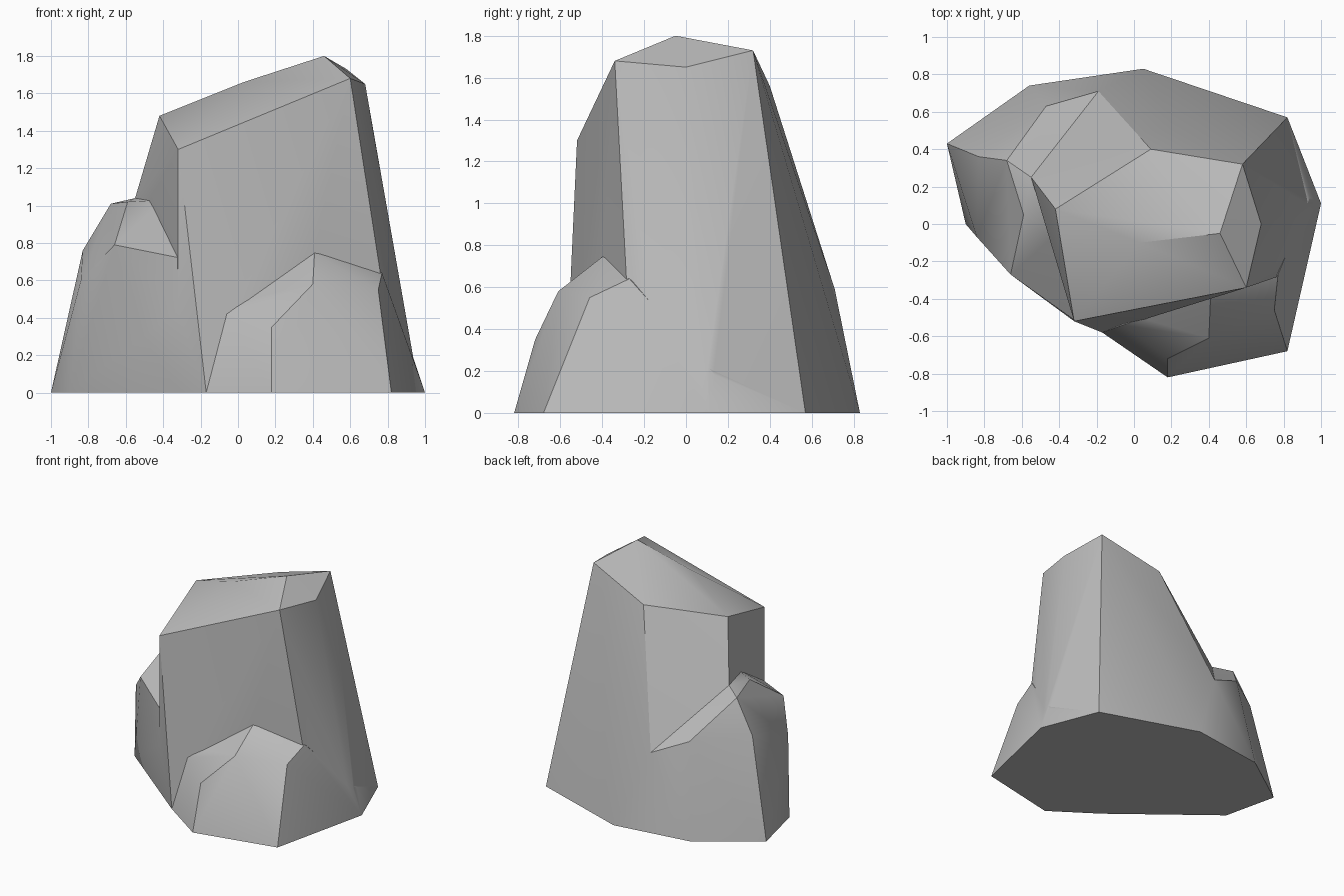
import bpy
import bmesh
import math

default_cube = bpy.data.objects.get("Cube")
if default_cube:
    bpy.data.objects.remove(default_cube, do_unlink=True)

# One plain stone colour for the whole rock
stone = bpy.data.materials.new("grey_stone")
stone_colour = (0.5, 0.5, 0.5, 1)
stone.diffuse_color = stone_colour
stone.use_nodes = True
shader = next(n for n in stone.node_tree.nodes if n.type == "BSDF_PRINCIPLED")
shader.inputs["Base Color"].default_value = stone_colour
shader.inputs["Roughness"].default_value = 0.9


def chiselled_block(name, corners):
    """Make a faceted stone block as the convex hull of its corners."""
    bm = bmesh.new()
    for corner in corners:
        bm.verts.new(corner)
    hull = bmesh.ops.convex_hull(bm, input=bm.verts)
    leftover = {g for g in hull["geom_interior"] + hull["geom_unused"]
                if isinstance(g, bmesh.types.BMVert)}
    bmesh.ops.delete(bm, geom=list(leftover), context="VERTS")
    bmesh.ops.recalc_face_normals(bm, faces=bm.faces)
    mesh = bpy.data.meshes.new(name)
    bm.to_mesh(mesh)
    bm.free()
    mesh.materials.append(stone)
    block = bpy.data.objects.new(name, mesh)
    bpy.context.collection.objects.link(block)
    return block


def merge_block(target, block):
    """Fuse a block into the target with a boolean union, then remove it."""
    bpy.context.view_layer.objects.active = target
    union = target.modifiers.new("union", "BOOLEAN")
    union.operation = "UNION"
    union.solver = "EXACT"
    union.object = block
    bpy.ops.object.modifier_apply(modifier=union.name)
    bpy.data.objects.remove(block, do_unlink=True)


# Tall tower with a slanted cap
cap = [(-.42, .08, 1.48), (.03, -.1, 1.66), (.46, -.05, 1.8),
       (.58, .32, 1.73), (.09, .4, 1.56)]
shoulder = [(-.32, -.52, 1.3), (.6, -.34, 1.68), (.68, 0, 1.65)]
tower_wall = [(-.32, -.52, .44), (-.55, .25, 1.04), (-.19, .71, .59)]
tower_foot = [(-.17, -.58, 0), (.86, -.25, 0), (.97, .11, 0),
              (.82, .57, 0), (.05, .83, 0), (-.4, .3, 0)]
rock = chiselled_block("rock", cap + shoulder + tower_wall + tower_foot)

# Stepped ledge on the right side, wrapping round the back
ledge_top = [(-.59, .05, 1.02), (-.68, .34, 1.01), (-.55, .25, 1.04),
             (-.4, -.04, 1.03), (-.47, .63, .72), (-.19, .71, .59)]
ledge_wall = [(-.83, .36, .76), (-.84, -.07, .6), (-.66, -.27, .79),
              (-.31, -.52, .72), (-.32, -.52, .44)]
ledge_foot = [(-1, .43, 0), (-.9, 0, 0), (-.17, -.58, 0), (.2, .1, 0),
              (.05, .83, 0), (-.56, .74, 0)]
ledge = chiselled_block("side_ledge", ledge_top + ledge_wall + ledge_foot)

# Low boulder at the front, flaring into the left foot
boulder_top = [(-.06, -.54, .42), (.18, -.72, .35), (.4, -.61, .58),
               (.41, -.38, .76), (.77, -.27, .64), (.75, -.46, .55)]
boulder_foot = [(-.17, -.58, 0), (.18, -.82, 0), (.82, -.68, 0),
                (1, .11, 0), (.94, .14, .18), (.82, .57, 0), (.2, .1, 0)]
boulder = chiselled_block("front_boulder", boulder_top + boulder_foot)

for part in (ledge, boulder):
    merge_block(rock, part)

# Weld slivers and soften only the shallow creases
bm = bmesh.new()
bm.from_mesh(rock.data)
bmesh.ops.remove_doubles(bm, verts=bm.verts, dist=0.004)
bmesh.ops.dissolve_limit(bm, angle_limit=math.radians(1),
                         verts=bm.verts, edges=bm.edges)
bm.to_mesh(rock.data)
bm.free()
bpy.ops.object.select_all(action="DESELECT")
rock.select_set(True)
bpy.context.view_layer.objects.active = rock
bpy.ops.object.shade_smooth_by_angle(angle=math.radians(30))
